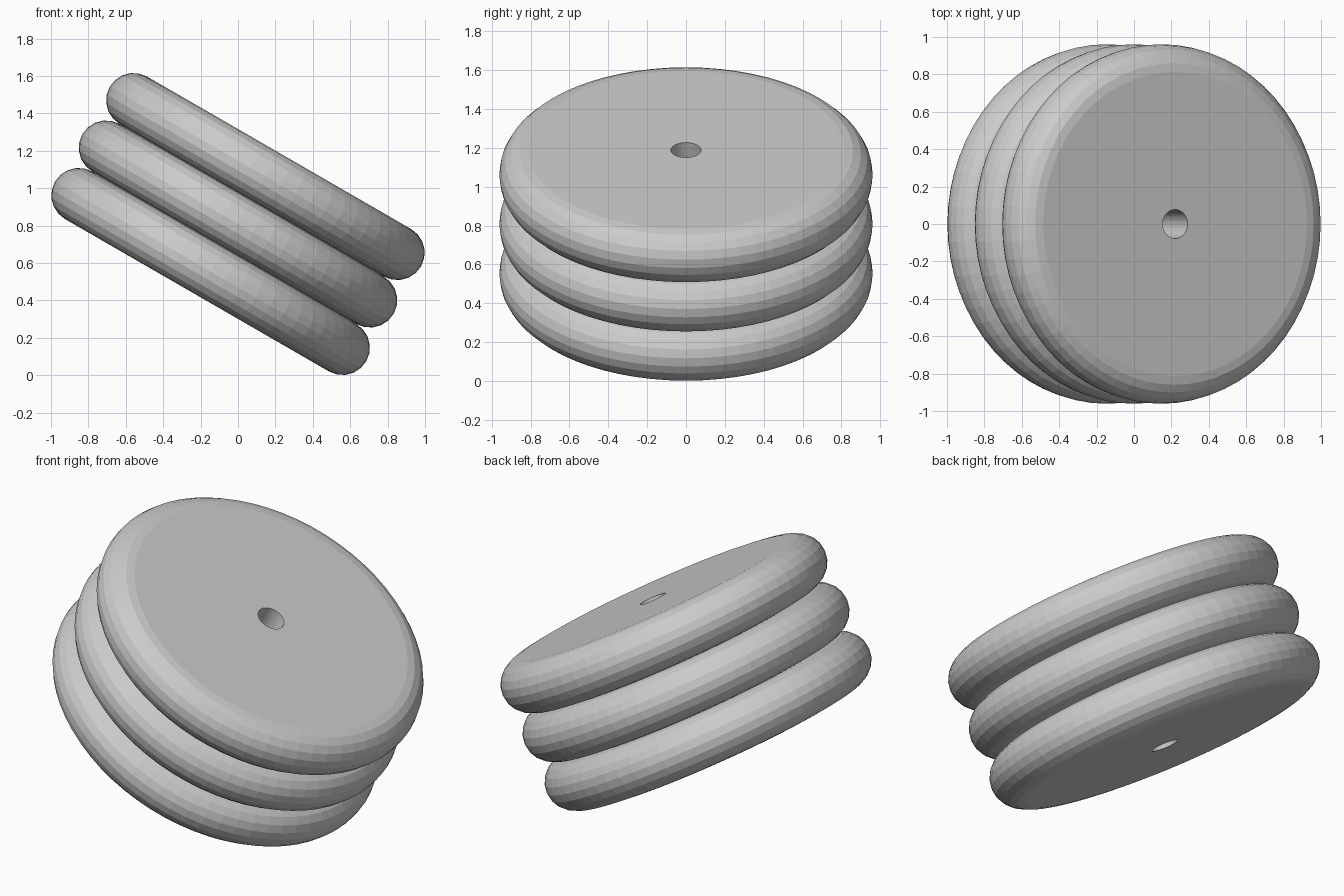
import bpy, bmesh, math
from mathutils import Matrix, Vector

if "Cube" in bpy.data.objects:
    bpy.data.objects.remove(bpy.data.objects["Cube"])

TILT = math.radians(30)
RIM_R = 0.1465      # half thickness and rim rounding radius
RIM_C = 0.8145      # distance of rim rounding centre from the axis
HOLE_R = 0.077
SEGS, STEPS = 64, 10
AXIS = Vector((math.sin(TILT), 0, math.cos(TILT)))
CENTRE = Vector((0, 0, 0.8085))


def make_disc(name, location):
    # closed profile: rounded rim, then down the bore
    profile = []
    for i in range(STEPS + 1):
        a = -math.pi / 2 + math.pi * i / STEPS
        profile.append((RIM_C + RIM_R * math.cos(a), RIM_R * math.sin(a)))
    profile += [(HOLE_R, RIM_R), (HOLE_R, -RIM_R)]

    bm = bmesh.new()
    rings = []
    for s in range(SEGS):
        t = 2 * math.pi * s / SEGS
        rings.append([bm.verts.new((r * math.cos(t), r * math.sin(t), z)) for r, z in profile])
    n = len(profile)
    for s in range(SEGS):
        a, b = rings[s], rings[(s + 1) % SEGS]
        for k in range(n):
            j = (k + 1) % n
            bm.faces.new((a[k], b[k], b[j], a[j]))
    bmesh.ops.recalc_face_normals(bm, faces=bm.faces)
    mesh = bpy.data.meshes.new(name)
    bm.to_mesh(mesh)
    bm.free()
    obj = bpy.data.objects.new(name, mesh)
    obj.location = location
    obj.rotation_euler = (0, TILT, 0)
    bpy.context.collection.objects.link(obj)
    return obj


# three touching discs stacked along the tilted axis
for i, name in enumerate(("bottom_disc", "middle_disc", "top_disc")):
    make_disc(name, CENTRE + AXIS * (i - 1) * 2 * RIM_R)
